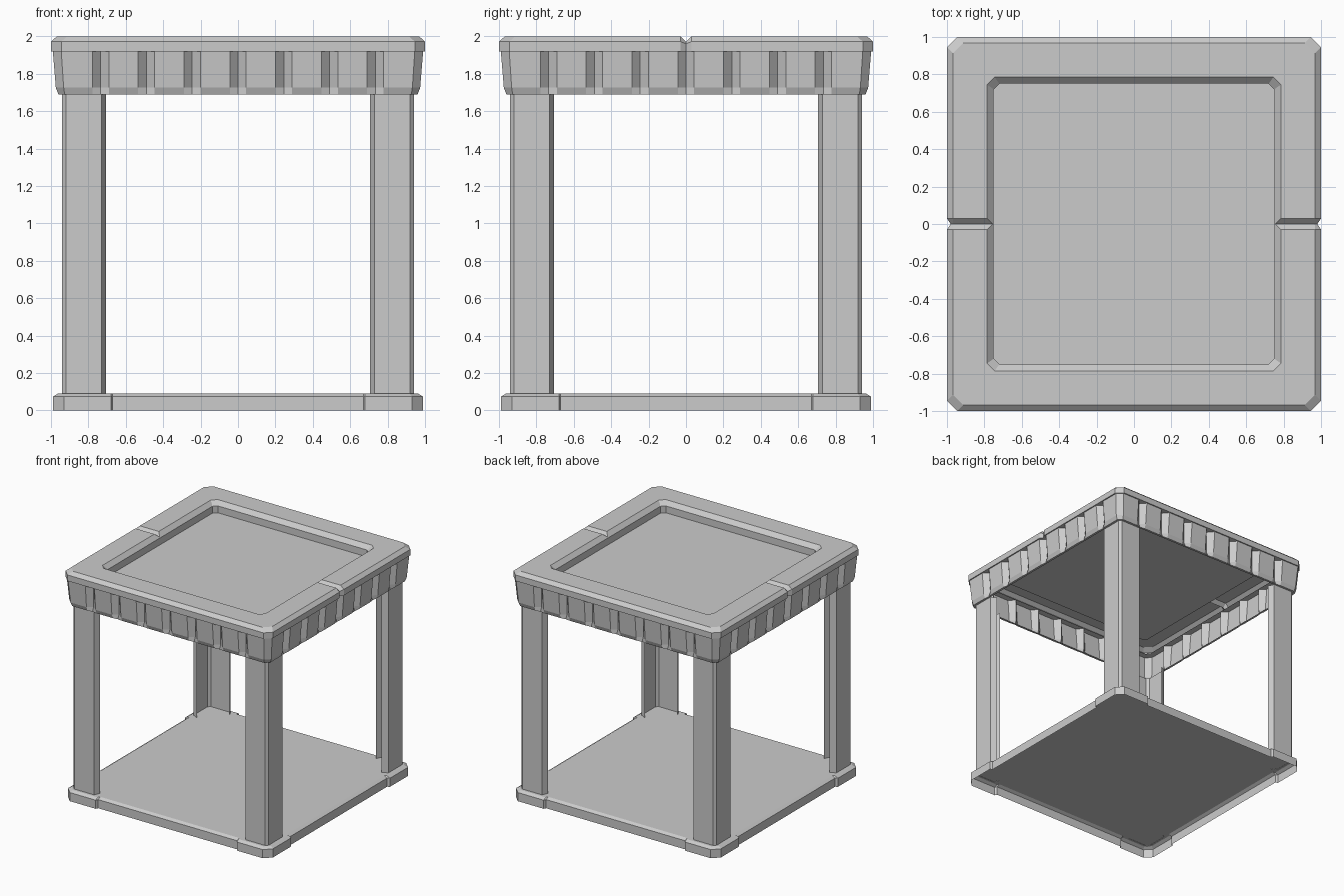
import bpy, bmesh

if "Cube" in bpy.data.objects:
    bpy.data.objects.remove(bpy.data.objects["Cube"])


def loop(side_fn):
    """Closed outline: each side gives (outward, along, height) points, turned by 90 degrees."""
    pts = []
    for k in range(4):
        for o, u, z in side_fn(k):
            x, y = o, u
            for _ in range(k):
                x, y = -y, x
            pts.append((x, y, z))
    return pts


def shell(name, loops, cap=False, closed=True):
    """Bridge outlines into one open shell, optionally filling the last one."""
    bm = bmesh.new()
    rows = [[bm.verts.new(p) for p in lp] for lp in loops]
    n = len(rows[0])
    for a, b in zip(rows, rows[1:]):
        for i in range(n if closed else n - 1):
            j = (i + 1) % n
            bm.faces.new((a[i], a[j], b[j], b[i]))
    if cap:
        bm.faces.new(rows[-1])
    bmesh.ops.remove_doubles(bm, verts=bm.verts, dist=0.0002)
    me = bpy.data.meshes.new(name)
    bm.to_mesh(me)
    bm.free()
    ob = bpy.data.objects.new(name, me)
    bpy.context.collection.objects.link(ob)
    return ob


# Base tray: open underneath, with slightly wider corner blocks
def base_loop(r, c, z):
    e, i = r - c, r - 0.02
    return loop(lambda k: [(r, -e, z), (r, -0.68, z), (i, -0.67, z),
                           (i, 0.67, z), (r, 0.68, z), (r, e, z)])


shell("base_tray", [base_loop(0.988, 0.058, 0), base_loop(0.988, 0.058, 0.075),
                    base_loop(0.962, 0.045, 0.09)], cap=True)

# Corner posts: folded angle profiles with bevelled ends
profile = [(0.89, 0.705), (0.94, 0.73), (0.94, 0.92),
           (0.92, 0.94), (0.73, 0.94), (0.705, 0.89)]
for sx, sy, name in ((1, -1, "front_right"), (-1, -1, "front_left"),
                     (1, 1, "back_right"), (-1, 1, "back_left")):
    pts = profile if sx * sy > 0 else profile[::-1]
    shell(name + "_post", [[(x * sx, y * sy, z) for x, y in pts]
                           for z in (0.088, 1.69)], closed=False)


# Skirt: tapered band with seven V flutes per side, closing to a point at the bottom
def skirt_loop(r, c, z, apex):
    def side(k):
        pts = [(r, -(r - c), z)]
        for i in range(-3, 4):
            u = i * 0.245
            pts += [(r, u - 0.044, z), (apex, u, z), (r, u + 0.044, z)]
        return pts + [(r, r - c, z)]
    return loop(side)


shell("fluted_skirt", [skirt_loop(0.94, 0.02, 1.69, 0.94),
                       skirt_loop(0.96, 0.033, 1.69, 0.955),
                       skirt_loop(0.974, 0.042, 1.725, 0.938),
                       skirt_loop(0.99, 0.045, 1.92, 0.938)])


# Top: bevelled lip, sunken centre panel, V groove across the two side rims
def top_loop(r, c, z, apex_r, apex_z):
    def side(k):
        a, h = (apex_r, apex_z) if k % 2 == 0 else (r, z)
        return [(r, -(r - c), z), (r, -0.03, z), (a, 0, h), (r, 0.03, z), (r, r - c, z)]
    return loop(side)


shell("top_panel", [top_loop(0.935, 0.03, 1.92, 0.935, 1.92),
                    top_loop(1.0, 0.055, 1.92, 0.98, 1.92),
                    top_loop(1.0, 0.055, 1.972, 0.98, 1.96),
                    top_loop(0.968, 0.055, 2.0, 0.966, 1.97),
                    top_loop(0.785, 0.04, 2.0, 0.755, 1.97),
                    top_loop(0.75, 0.03, 1.965, 0.75, 1.965),
                    top_loop(0.75, 0.03, 1.905, 0.75, 1.905)], cap=True)
